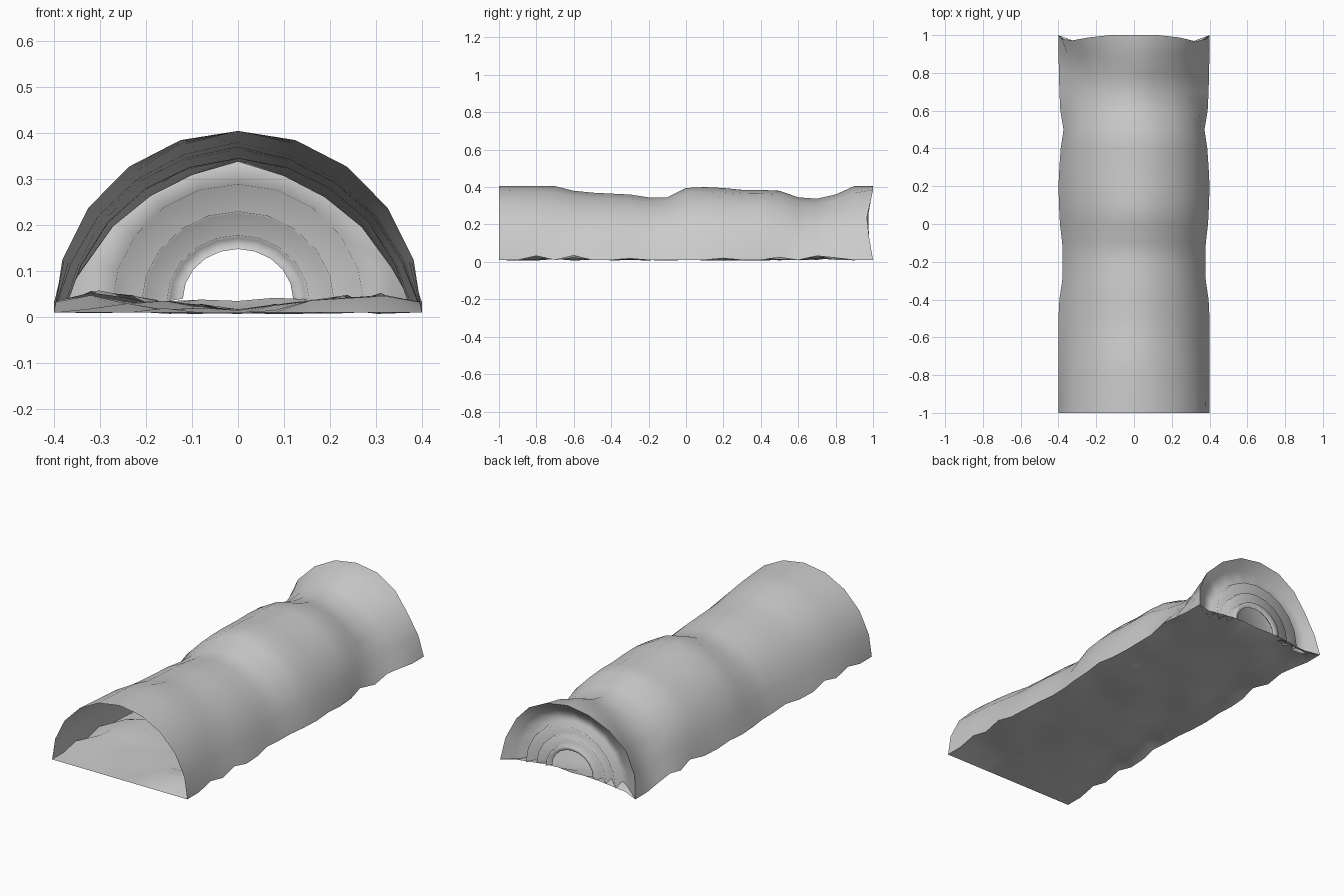
import bpy, bmesh, math, random

if "Cube" in bpy.data.objects:
    bpy.data.objects.remove(bpy.data.objects["Cube"])

random.seed(4)
N = 10        # segments round the arch
ROWS = 21     # stations along the tunnel

# height and half width at every 0.1 along y
HEIGHT = [.405, .405, .405, .405, .38, .37, .365, .36, .345, .345, .395,
          .40, .395, .385, .385, .38, .345, .338, .36, .405, .405]
WIDTH = [.40, .40, .40, .40, .40, .40, .395, .38, .378, .38, .392,
         .397, .40, .395, .388, .373, .39, .395, .397, .40, .40]
# extra inward dents of the right and left flanks at each station
RIGHT = [0, .005, .012, .022, .016, .014, .012, .01, .006, .006, .014,
         .01, .008, .004, .002, .002, .01, .025, .03, .025, 0]
LEFT = [0, .005, .01, .016, .012, .01, .01, .008, .006, .008, .022,
        .022, .018, .012, .01, .008, .012, .022, .034, .034, 0]
# raised spots along the foot of the walls
FOOT = {2: .032, 4: .034, 7: .018, 12: .02, 15: .025, 17: .032, 18: .022}
# chipped back rim: how far each arch point sits in from y = 1
CHIP = [0, .02, .033, .012, 0, 0, 0, .012, .028, .02, 0]


def make_sheet(name, grid):
    """Skin a grid of points with smooth quads."""
    bm = bmesh.new()
    vs = [[bm.verts.new(p) for p in row] for row in grid]
    for a, b in zip(vs, vs[1:]):
        for i in range(len(a) - 1):
            bm.faces.new((a[i], a[i + 1], b[i + 1], b[i]))
    me = bpy.data.meshes.new(name)
    bm.to_mesh(me)
    bm.free()
    for p in me.polygons:
        p.use_smooth = True
    ob = bpy.data.objects.new(name, me)
    bpy.context.collection.objects.link(ob)
    return ob


# arched rock wall, running from the right foot over to the left foot
shell = []
for j in range(ROWS):
    y = -1 + j * .1
    h, w = HEIGHT[j], WIDTH[j]
    row = []
    for i in range(N + 1):
        t = math.pi * i / N
        s = max(0, math.sin(t))
        r = w + (h - w) * s ** .8
        dent = RIGHT[j] if i < N / 2 else LEFT[j]
        r -= dent * (0, .9, 1, 1, .7, 0)[min(i, N - i)]
        z = max(r * s, FOOT.get(j, .01))
        row.append((r * math.cos(t), y - (CHIP[i] if j == ROWS - 1 else 0), z))
    shell.append(row)
make_sheet("tunnel_wall", shell)

# stepped end wall with a small arched opening: (radius, y, lift)
RINGS = [(.345, .955, .012), (.275, .925, .02), (.265, .975, .022), (.21, .925, .028),
         (.205, .97, .03), (.155, .93, .033), (.148, .975, .035), (.12, .96, .04)]
end_wall = [shell[-1]]
for r, y, lift in RINGS:
    arch = []
    for i in range(N + 1):
        t = math.pi * i / N
        arch.append((r * math.cos(t), y, lift + (r - lift * .3) * max(0, math.sin(t))))
    end_wall.append(arch)
make_sheet("end_wall", end_wall)

# uneven floor joined to the feet of the wall, rising under the opening
BACK_Z = [.01, .018, .026, .034, .038, .035, .042, .038, .028, .018, .01]
floor = []
for j in range(ROWS):
    right, left = shell[j][0], shell[j][-1]
    last = j == ROWS - 1
    row = []
    for i in range(N + 1):
        x = left[0] + (right[0] - left[0]) * i / N
        if last:
            z = BACK_Z[i]
        elif i in (0, N):
            z = left[2]
        elif j == 0:
            z = .01
        else:
            z = .006 + random.uniform(0, .012 + .04 * min(1, abs(x) / .3))
        row.append((x, left[1] - (.03 if last and 0 < i < N else 0), z))
    floor.append(row)
make_sheet("tunnel_floor", floor)
